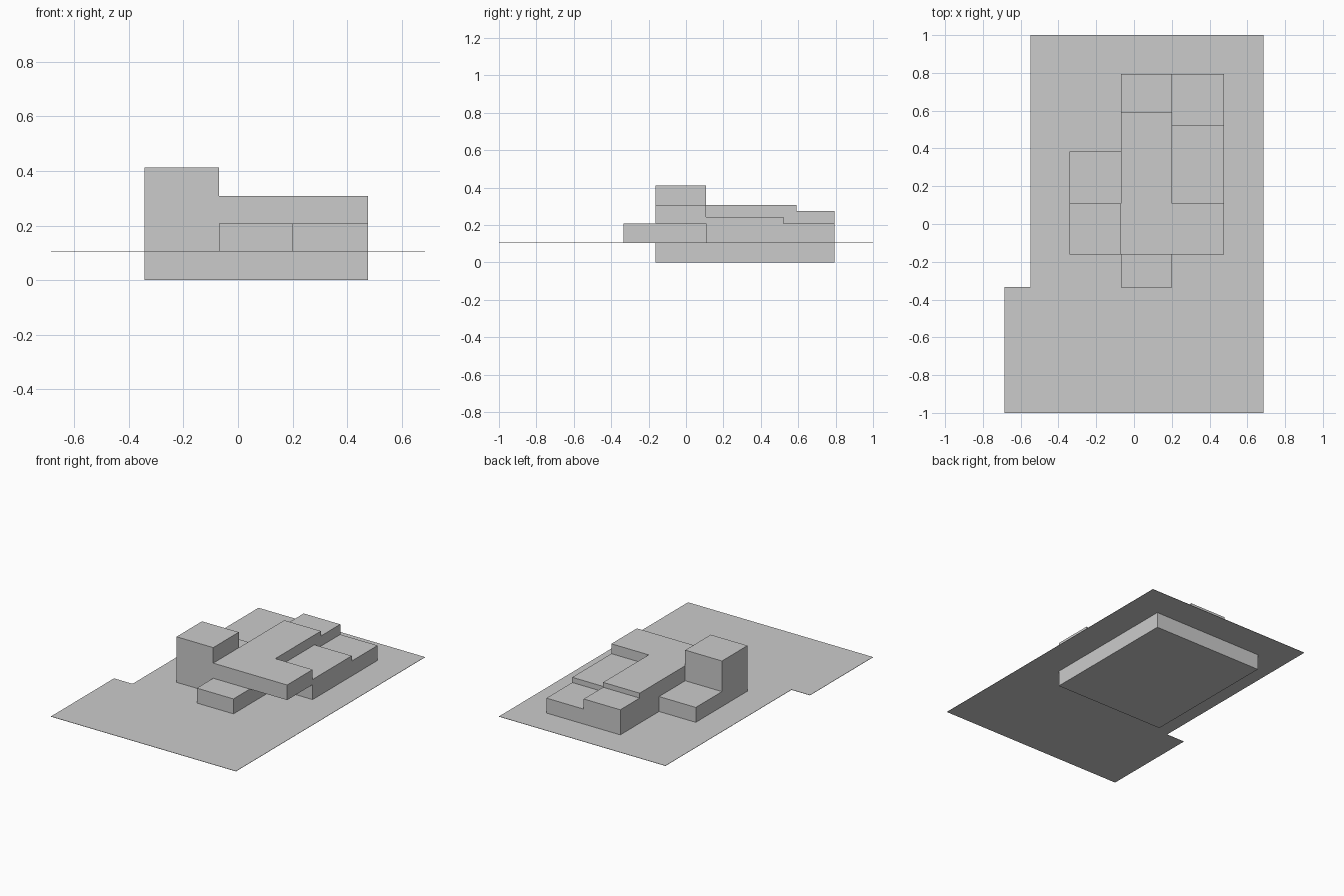
import bpy, bmesh
from math import radians

if "Cube" in bpy.data.objects:
    bpy.data.objects.remove(bpy.data.objects["Cube"])

PLATE = 0.107   # ground level around the building
LOW = 0.207     # low roof level
X0, X1, X2, X3 = -0.342, -0.07, 0.201, 0.477
Y0, Y1, Y2 = -0.162, 0.108, 0.795


def prism(name, outline, z0, z1):
    """Extrude an XY outline from z0 to z1."""
    bm = bmesh.new()
    base = bm.faces.new([bm.verts.new((x, y, z0)) for x, y in outline])
    top = bmesh.ops.extrude_face_region(bm, geom=[base])
    verts = [v for v in top["geom"] if isinstance(v, bmesh.types.BMVert)]
    bmesh.ops.translate(bm, vec=(0, 0, z1 - z0), verts=verts)
    bmesh.ops.recalc_face_normals(bm, faces=bm.faces)
    mesh = bpy.data.meshes.new(name)
    bm.to_mesh(mesh)
    bm.free()
    obj = bpy.data.objects.new(name, mesh)
    bpy.context.collection.objects.link(obj)
    return obj


def block(name, xa, xb, ya, yb, z0, z1):
    return prism(name, [(xa, ya), (xb, ya), (xb, yb), (xa, yb)], z0, z1)


def unite(target, parts):
    """Merge touching volumes into one clean shell."""
    bpy.context.view_layer.objects.active = target
    for part in parts:
        mod = target.modifiers.new("union", 'BOOLEAN')
        mod.operation = 'UNION'
        mod.solver = 'EXACT'
        mod.object = part
        bpy.ops.object.modifier_apply(modifier=mod.name)
        bpy.data.objects.remove(part)
    bm = bmesh.new()
    bm.from_mesh(target.data)
    bmesh.ops.remove_doubles(bm, verts=bm.verts, dist=1e-5)
    bmesh.ops.dissolve_limit(bm, angle_limit=radians(1), verts=bm.verts, edges=bm.edges)
    bm.to_mesh(target.data)
    bm.free()


# Notched ground plate
prism("ground_plate", [(-0.685, -1), (0.685, -1), (0.685, 1), (-0.548, 1),
                       (-0.548, -0.333), (-0.685, -0.333)], PLATE - 0.002, PLATE)

# Basement below the plate
block("basement", X0, X3, Y0, Y2, 0, PLATE - 0.002)

# House: central hall, then the volumes around it
house = block("house", X1, X2, Y0, 0.59, PLATE, 0.308)
unite(house, [
    block("overhanging_wing", X2, X3, Y0, Y1, LOW, 0.308),
    block("tower", X0, X1, Y0, Y1, PLATE, 0.412),
    block("rear_room", X1, X2, 0.59, Y2, PLATE, 0.275),
    block("side_room", X2, X3, Y1, 0.522, PLATE, 0.242),
    block("rear_side_room", X2, X3, 0.522, Y2, PLATE, LOW),
    block("left_annex", X0, X1, Y1, 0.385, PLATE, LOW),
    block("front_porch", X1, X2, -0.335, Y0, PLATE, LOW),
])
